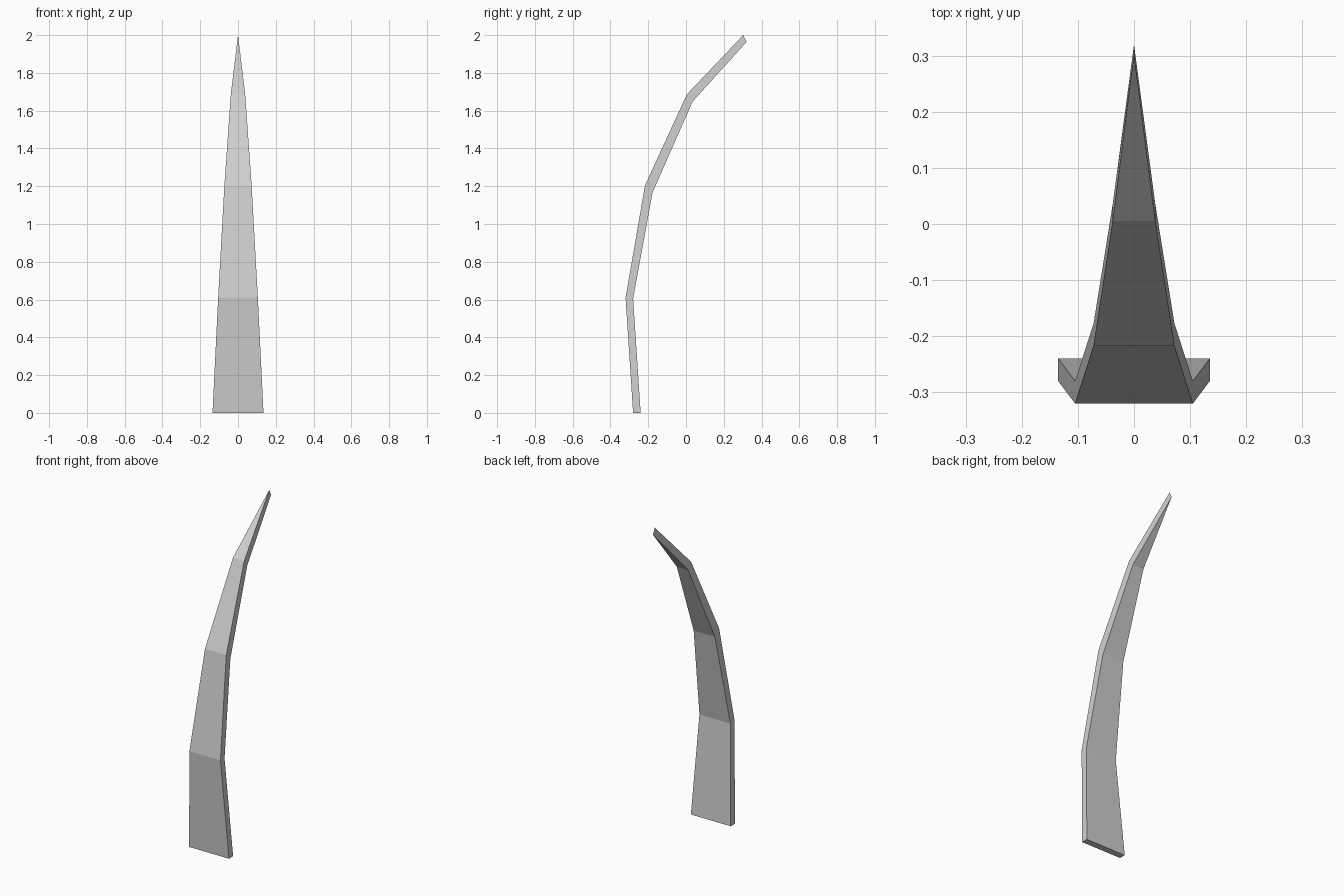
import bpy
import bmesh

cube = bpy.data.objects.get("Cube")
if cube:
    bpy.data.objects.remove(cube, do_unlink=True)

# Grey material
grey = bpy.data.materials.new("plain grey")
grey.use_nodes = True
colour = (0.62, 0.62, 0.62, 1)
grey.diffuse_color = colour
grey.node_tree.nodes["Principled BSDF"].inputs["Base Color"].default_value = colour

# Stations up the blade: half width, front (y, z), back (y, z)
stations = [
    (0.135, (-0.28, 0.0), (-0.24, 0.0)),
    (0.105, (-0.32, 0.61), (-0.28, 0.605)),
    (0.072, (-0.217, 1.205), (-0.177, 1.167)),
    (0.038, (0.005, 1.687), (0.035, 1.648)),
    (0.0, (0.303, 2.0), (0.32, 1.963)),
]

# Loft rectangular sections, then weld the tip to a sharp edge
bm = bmesh.new()
rings = []
for half, front, back in stations:
    corners = [(-half, *front), (half, *front), (half, *back), (-half, *back)]
    rings.append([bm.verts.new(c) for c in corners])
for low, high in zip(rings, rings[1:]):
    for i in range(4):
        j = (i + 1) % 4
        bm.faces.new((low[i], low[j], high[j], high[i]))
bm.faces.new(rings[0][::-1])
bmesh.ops.remove_doubles(bm, verts=bm.verts[:], dist=0.0005)
bmesh.ops.recalc_face_normals(bm, faces=bm.faces[:])

mesh = bpy.data.meshes.new("curved_spike")
bm.to_mesh(mesh)
bm.free()
mesh.materials.append(grey)
spike = bpy.data.objects.new("curved_spike", mesh)
bpy.context.collection.objects.link(spike)
